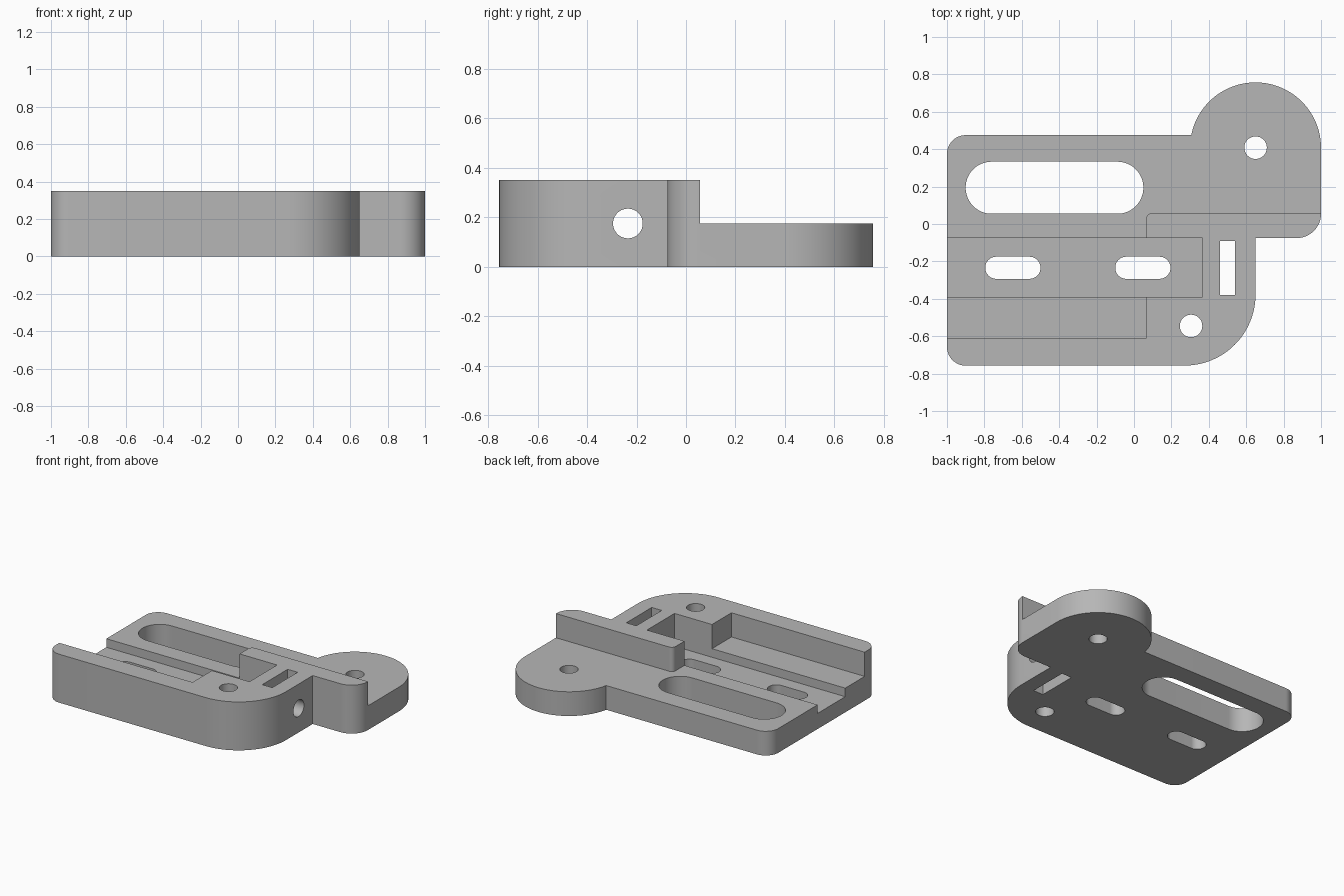
import bpy, bmesh, math
from mathutils import Vector

cube = bpy.data.objects.get("Cube")
if cube:
    bpy.data.objects.remove(cube, do_unlink=True)

grey = bpy.data.materials.new("plain grey")
grey.use_nodes = True
grey.diffuse_color = (0.47, 0.47, 0.47, 1)
grey.node_tree.nodes["Principled BSDF"].inputs["Base Color"].default_value = (0.47, 0.47, 0.47, 1)


def rounded(corners, steps=24):
    """Outline from (x, y, radius) corners, each replaced by a tangent arc."""
    out = []
    for i, (x, y, r) in enumerate(corners):
        p = Vector((x, y))
        if r == 0:
            out.append(p)
            continue
        a = (Vector(corners[i - 1][:2]) - p).normalized()
        b = (Vector(corners[(i + 1) % len(corners)][:2]) - p).normalized()
        half = a.angle(b) / 2
        centre = p + (a + b).normalized() * r / math.sin(half)
        start = p + a * r / math.tan(half) - centre
        end = p + b * r / math.tan(half) - centre
        sweep = math.atan2(start.x * end.y - start.y * end.x, start.dot(end))
        for k in range(steps + 1):
            t = sweep * k / steps
            c, s = math.cos(t), math.sin(t)
            out.append(centre + Vector((start.x * c - start.y * s, start.x * s + start.y * c)))
    return out


def prism(name, corners, z0, z1):
    """Extrude a rounded outline between two heights."""
    bm = bmesh.new()
    verts = [bm.verts.new((p.x, p.y, z0)) for p in rounded(corners)]
    bmesh.ops.remove_doubles(bm, verts=verts, dist=0.001)
    base = bm.faces.new(bm.verts[:])
    top = bmesh.ops.extrude_face_region(bm, geom=[base])["geom"]
    bmesh.ops.translate(bm, vec=(0, 0, z1 - z0),
                        verts=[v for v in top if isinstance(v, bmesh.types.BMVert)])
    bmesh.ops.recalc_face_normals(bm, faces=bm.faces)
    mesh = bpy.data.meshes.new(name)
    bm.to_mesh(mesh)
    bm.free()
    ob = bpy.data.objects.new(name, mesh)
    bpy.context.collection.objects.link(ob)
    mesh.materials.append(grey)
    return ob


def box(x0, x1, y0, y1, r=0):
    return [(x0, y0, r), (x1, y0, r), (x1, y1, r), (x0, y1, r)]


def slot(name, x0, x1, y0, y1):
    """Through slot with fully round ends."""
    return prism(name, box(x0, x1, y0, y1, (y1 - y0) / 2 - 0.0005), -1, 1)


def hole(name, x, y, r=0.06):
    return slot(name, x - r, x + r, y - r, y + r)


# Full-height body with a round lobe at the back
body = prism("bracket_body", [
    (-1, -0.757, 0.1), (0.65, -0.757, 0.38), (0.65, -0.075, 0),
    (1, -0.075, 0.13), (1, 0.757, 0.35), (0.36, 0.757, 0.35),
    (0.306, 0.475, 0), (-1, 0.475, 0.1)], 0, 0.35)

# Cutters: lowered deck, channel, slots and holes
cutters = [
    prism("deck_cutter", [(-2, -0.612, 0), (0.065, -0.612, 0), (0.065, 0.057, 0.03),
                          (2, 0.057, 0), (2, 2, 0), (-2, 2, 0)], 0.175, 1),
    prism("channel_cutter", box(-2, 0.365, -0.39, -0.075), 0.113, 1.1),
    slot("large_slot_cutter", -0.9, 0.05, 0.055, 0.333),
    slot("left_slot_cutter", -0.795, -0.5, -0.293, -0.175),
    slot("right_slot_cutter", -0.1, 0.195, -0.293, -0.175),
    prism("nut_slot_cutter", box(0.46, 0.54, -0.38, -0.09), -1, 1),
    hole("front_hole_cutter", 0.305, -0.545),
    hole("lobe_hole_cutter", 0.65, 0.408),
]
# Sideways screw hole running from the right face into the channel
bpy.ops.mesh.primitive_cylinder_add(vertices=96, radius=0.06, depth=0.5,
                                    location=(0.55, -0.235, 0.175),
                                    rotation=(0, math.pi / 2, 0))
side = bpy.context.object
side.name = "side_hole_cutter"
side.data.materials.append(grey)
cutters.append(side)

bpy.ops.object.select_all(action="DESELECT")
bpy.context.view_layer.objects.active = body
body.select_set(True)
for cutter in cutters:
    cutter.hide_render = True
    mod = body.modifiers.new(cutter.name, "BOOLEAN")
    mod.operation = "DIFFERENCE"
    mod.solver = "EXACT"
    mod.object = cutter
    bpy.ops.object.modifier_apply(modifier=mod.name)
    bpy.data.objects.remove(cutter, do_unlink=True)

bpy.ops.object.shade_smooth_by_angle(angle=math.radians(30))
